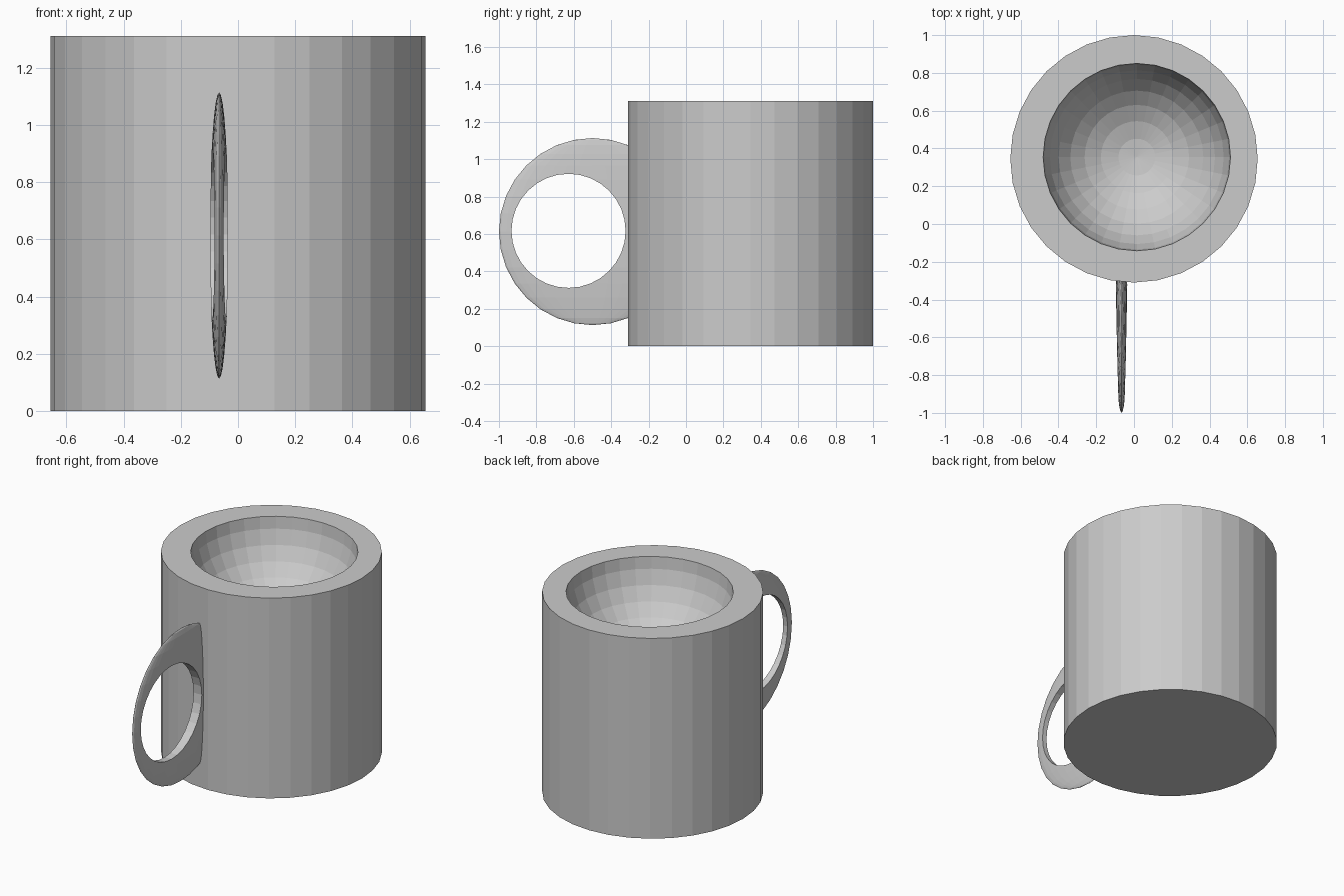
import bpy
import math

if "Cube" in bpy.data.objects:
    bpy.data.objects.remove(bpy.data.objects["Cube"])


def finish(name, scale=(1, 1, 1)):
    ob = bpy.context.object
    ob.name = name
    ob.scale = scale
    bpy.ops.object.transform_apply(location=False, rotation=True, scale=True)
    return ob


def combine(target, tool, operation):
    mod = target.modifiers.new(operation.title(), 'BOOLEAN')
    mod.object = tool
    mod.operation = operation
    mod.solver = 'EXACT'
    bpy.context.view_layer.objects.active = target
    bpy.ops.object.modifier_apply(modifier=mod.name)
    bpy.data.objects.remove(tool)


# Solid mug body
bpy.ops.mesh.primitive_cylinder_add(vertices=32, radius=0.655, depth=1.31,
                                    location=(0, 0.345, 0.655))
mug = finish("mug")

# Thin lens-shaped handle
bpy.ops.mesh.primitive_uv_sphere_add(segments=32, ring_count=16, radius=0.5,
                                     location=(-0.066, -0.5, 0.613))
handle = finish("handle", (0.065, 1, 1))

# Round finger hole through the handle
bpy.ops.mesh.primitive_cylinder_add(vertices=32, radius=0.305, depth=0.5,
                                    location=(-0.066, -0.628, 0.617),
                                    rotation=(0, math.pi / 2, 0))
hole = finish("finger_hole_cutter")
hole.hide_render = True
combine(handle, hole, 'DIFFERENCE')

# Join the handle, then scoop out the bowl-shaped inside
combine(mug, handle, 'UNION')
bpy.ops.mesh.primitive_uv_sphere_add(segments=32, ring_count=16, radius=0.498,
                                     location=(0.015, 0.354, 1.33))
cavity = finish("cavity_cutter")
cavity.hide_render = True
combine(mug, cavity, 'DIFFERENCE')
